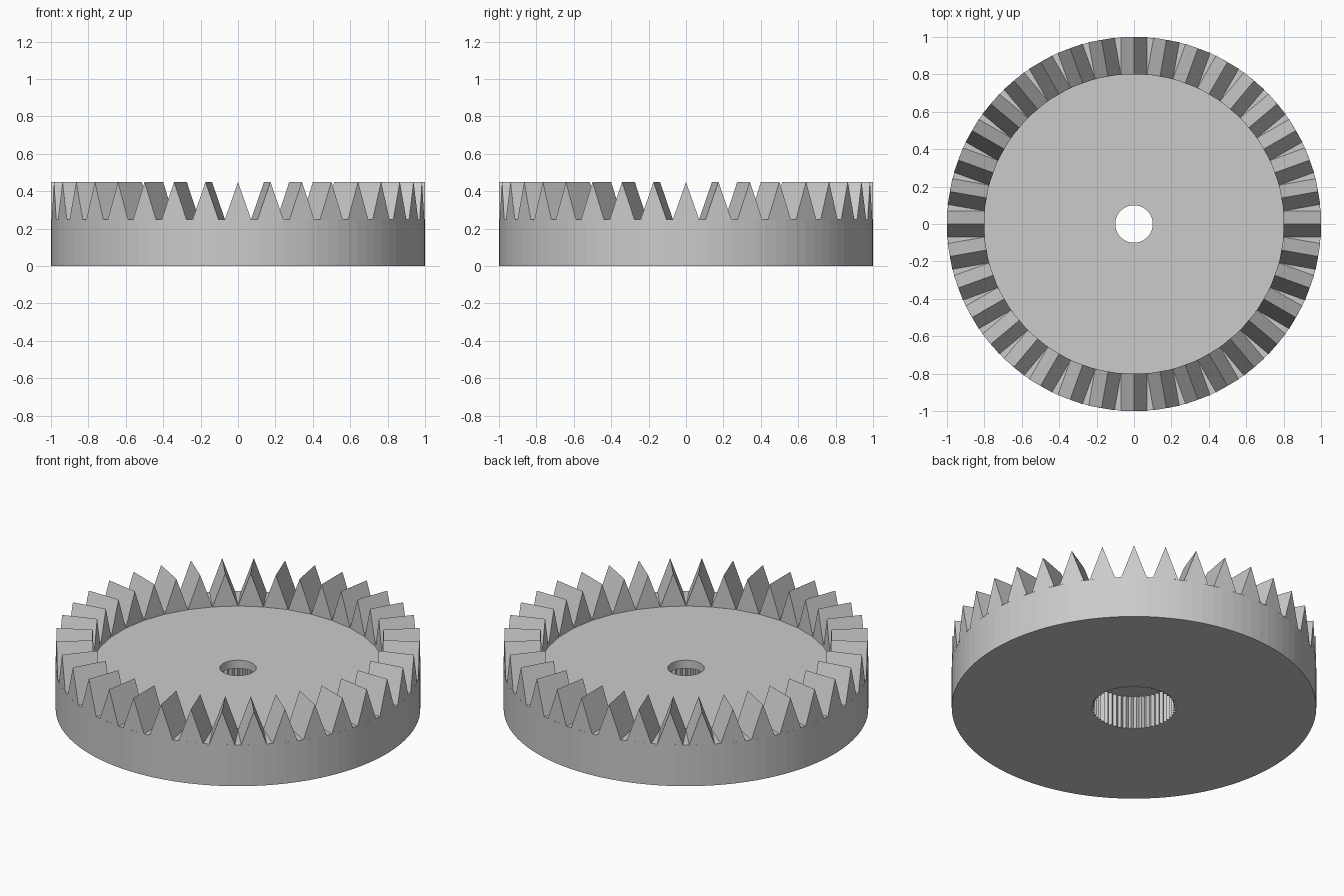
import bpy
import bmesh
from math import cos, sin, pi

cube = bpy.data.objects.get("Cube")
if cube:
    bpy.data.objects.remove(cube, do_unlink=True)

SEGMENTS = 100
TEETH = 36
DISC_TOP = 0.25
TOOTH_TOP = 0.45

# One plain grey for the whole gear
grey = bpy.data.materials.new("light grey")
grey.use_nodes = True
colour = (0.6, 0.6, 0.6, 1)
grey.diffuse_color = colour
grey.node_tree.nodes["Principled BSDF"].inputs["Base Color"].default_value = colour


def finish(bm, name):
    bmesh.ops.recalc_face_normals(bm, faces=bm.faces)
    mesh = bpy.data.meshes.new(name)
    bm.to_mesh(mesh)
    bm.free()
    mesh.materials.append(grey)
    obj = bpy.data.objects.new(name, mesh)
    bpy.context.collection.objects.link(obj)
    return obj


def ring(bm, radius, z, groove=0):
    """Circle of vertices; every second one is pulled in by groove."""
    verts = []
    for i in range(SEGMENTS):
        a = 2 * pi * i / SEGMENTS
        r = radius - groove * (i % 2)
        verts.append(bm.verts.new((r * cos(a), r * sin(a), z)))
    return verts


# Disc: outer wall, top, through hole, and splined socket underneath
bm = bmesh.new()
rings = [
    ring(bm, 1, 0),
    ring(bm, 1, DISC_TOP),
    ring(bm, 0.1, DISC_TOP),
    ring(bm, 0.1, 0.2),
    ring(bm, 0.236, 0.2, 0.014),
    ring(bm, 0.236, 0, 0.014),
]
for lower, upper in zip(rings, rings[1:] + rings[:1]):
    for i in range(SEGMENTS):
        j = (i + 1) % SEGMENTS
        bm.faces.new((lower[i], lower[j], upper[j], upper[i]))
finish(bm, "gear_disc")

# Crown teeth: triangular prisms lying along the radius
bm = bmesh.new()
profile = [(-0.07, DISC_TOP), (0, TOOTH_TOP), (0.07, DISC_TOP)]
for k in range(TEETH):
    a = 2 * pi * k / TEETH
    inner, outer = [
        [bm.verts.new((r * cos(a) - t * sin(a), r * sin(a) + t * cos(a), z))
         for t, z in profile]
        for r in (0.8, 0.999)
    ]
    bm.faces.new(inner)
    bm.faces.new(outer[::-1])
    for i in range(2):
        bm.faces.new((inner[i], outer[i], outer[i + 1], inner[i + 1]))
finish(bm, "crown_teeth")
